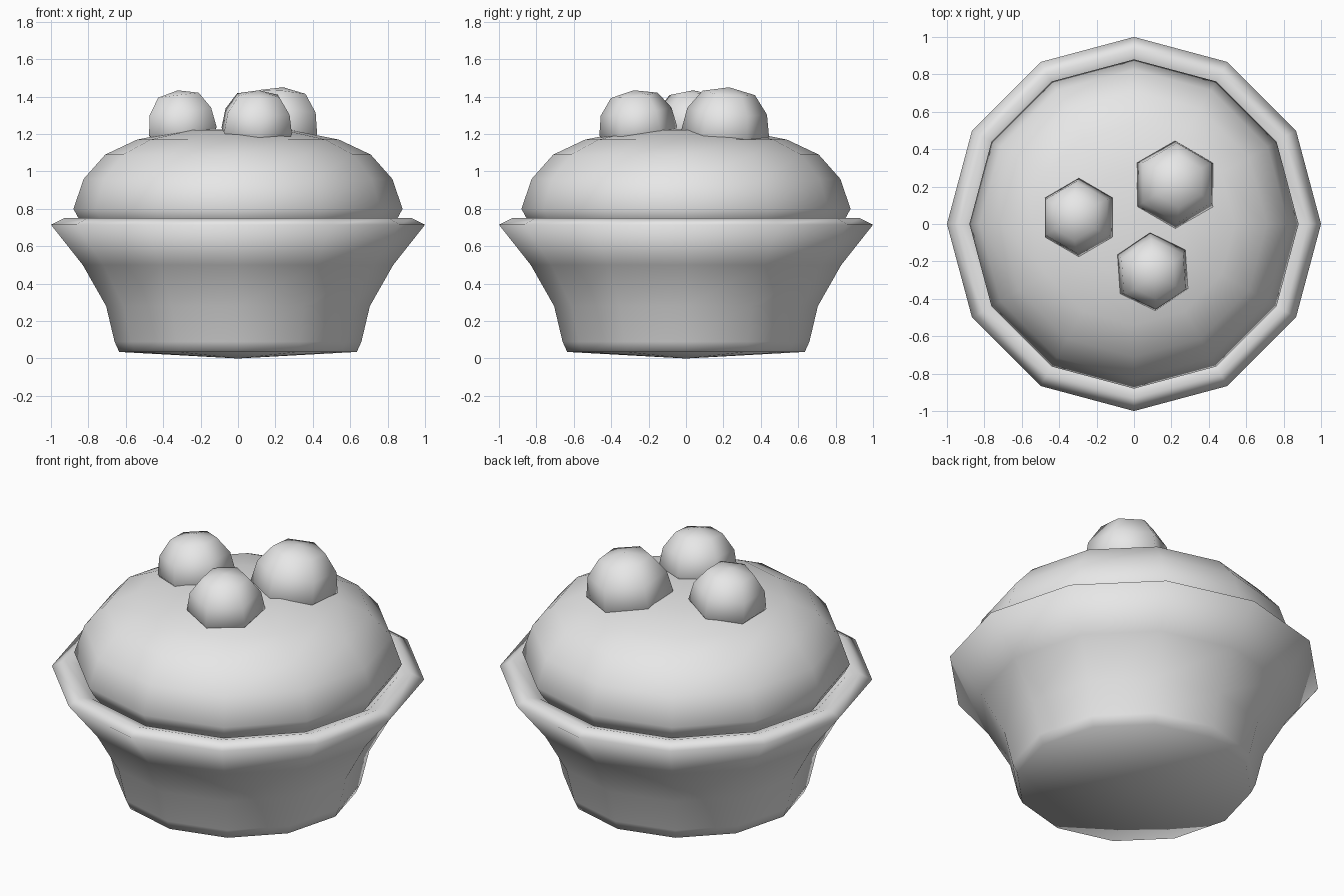
import bpy
import bmesh
from math import cos, sin, tau, radians
from mathutils import Matrix, Vector

cube = bpy.data.objects.get("Cube")
if cube:
    bpy.data.objects.remove(cube, do_unlink=True)

grey = bpy.data.materials.new("plain_grey")
grey.use_nodes = True
grey.diffuse_color = (0.8, 0.8, 0.8, 1)
grey.node_tree.nodes["Principled BSDF"].inputs["Base Color"].default_value = grey.diffuse_color


def lathe(name, profile, sides, phase=0.0):
    """Turn an (r, z) profile round z; points with r = 0 become poles."""
    bm = bmesh.new()
    rings = []
    for r, z in profile:
        if r == 0:
            rings.append([bm.verts.new((0, 0, z))] * sides)
        else:
            angles = [phase + tau * i / sides for i in range(sides)]
            rings.append([bm.verts.new((r * cos(a), r * sin(a), z)) for a in angles])
    for low, high in zip(rings, rings[1:]):
        for i in range(sides):
            j = (i + 1) % sides
            corners = list(dict.fromkeys((low[i], low[j], high[j], high[i])))
            bm.faces.new(corners).smooth = True
    bmesh.ops.recalc_face_normals(bm, faces=bm.faces)
    mesh = bpy.data.meshes.new(name)
    bm.to_mesh(mesh)
    bm.free()
    mesh.materials.append(grey)
    obj = bpy.data.objects.new(name, mesh)
    bpy.context.collection.objects.link(obj)
    return obj


# Flared cup with a shallow pointed base and a rolled rim
lathe("cup", [(0, 0), (0.635, 0.035), (0.66, 0.09), (0.705, 0.28), (0.83, 0.5),
              (1, 0.715), (0.93, 0.75), (0.86, 0.73), (0.8, 0.68)], 12)

# Domed cake top overhanging the inside of the rim
lathe("cake_top", [(0.8, 0.68), (0.85, 0.745), (0.88, 0.8), (0.825, 0.96),
                   (0.71, 1.09), (0.54, 1.17), (0.28, 1.222), (0, 1.225)], 12)

# Three six-sided berries, each leaning outwards a little
berry_profile = [(0, -0.4), (0.75, -0.35), (1, 0), (0.91, 0.5), (0.6, 0.92), (0, 1.05)]
berries = [
    ("right_berry", (-0.295, 0.035, 1.215), 0.21, 90),
    ("front_berry", (0.1, -0.255, 1.215), 0.21, 94),
    ("left_berry", (0.22, 0.21, 1.205), 0.235, 90),
]
for name, place, size, turn in berries:
    berry = lathe(name, [(r * size, z * size) for r, z in berry_profile], 6, radians(turn))
    axis = Vector((-place[1], place[0], 0))
    lean = Matrix.Rotation(radians(7), 4, axis)
    berry.data.transform(Matrix.Translation(place) @ lean)
